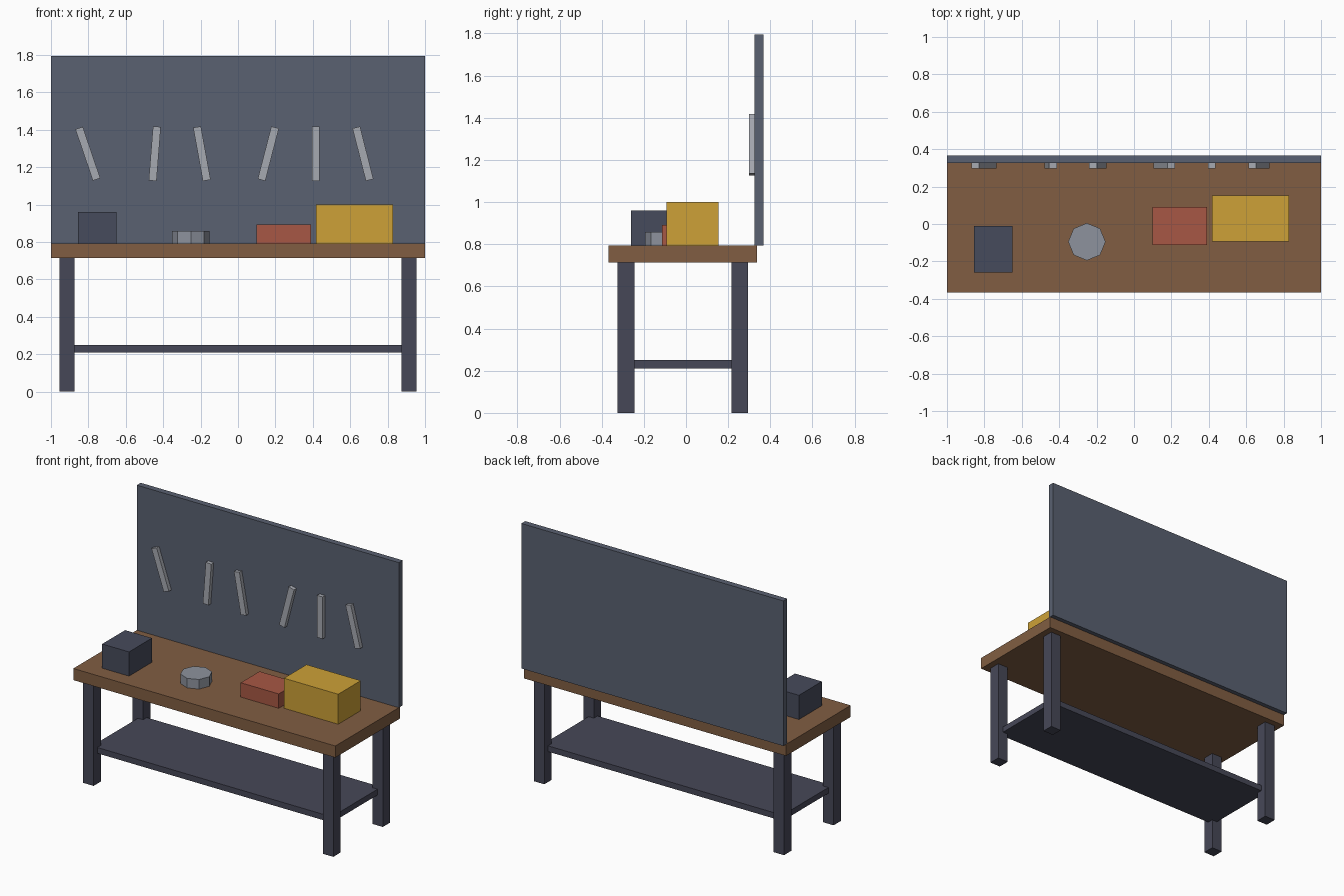
import bpy
import math

if "Cube" in bpy.data.objects:
    bpy.data.objects.remove(bpy.data.objects["Cube"])


def material(name, rgb):
    m = bpy.data.materials.new(name)
    # sRGB bytes to linear
    m.diffuse_color = [(c / 255) ** 2.2 for c in rgb] + [1]
    m.use_nodes = True
    m.node_tree.nodes["Principled BSDF"].inputs["Base Color"].default_value = m.diffuse_color
    return m


wood = material("wood", (128, 94, 68))
frame = material("dark_frame", (72, 73, 88))
board = material("board_grey", (90, 97, 112))
steel = material("steel", (165, 168, 176))
can = material("can_grey", (140, 145, 156))
dark = material("dark_box", (72, 76, 92))
red = material("red", (166, 88, 70))
yellow = material("yellow", (204, 160, 58))


def box(name, x, y, z, mat, tilt=0):
    """Box from (min, max) ranges, tilted about the y axis."""
    bpy.ops.mesh.primitive_cube_add(size=1)
    ob = bpy.context.object
    ob.name = name
    ob.location = [(a + b) / 2 for a, b in (x, y, z)]
    ob.scale = [b - a for a, b in (x, y, z)]
    ob.rotation_euler.y = math.radians(tilt)
    ob.data.materials.append(mat)
    return ob


TOP = 0.793

# Worktop and rear panel
box("worktop", (-1, 1), (-0.367, 0.337), (0.713, TOP), wood)
box("back_panel", (-1, 1), (0.325, 0.367), (TOP, 1.794), board)

# Legs and lower shelf
for side, cx in (("left", -0.915), ("right", 0.915)):
    for end, cy in (("front", -0.285), ("back", 0.255)):
        box(f"{end}_{side}_leg", (cx - 0.04, cx + 0.04),
            (cy - 0.04, cy + 0.04), (0, 0.713), frame)
box("lower_shelf", (-0.915, 0.915), (-0.285, 0.255), (0.21, 0.25), frame)

# Hanging tools: centre x and tilt in degrees
for i, (x, tilt) in enumerate([(-0.803, -18.8), (-0.445, 4.5), (-0.193, -10.3),
                               (0.162, 14.5), (0.416, 0), (0.668, -14.3)]):
    box(f"hanging_tool_{i + 1}", (x - 0.021, x + 0.021), (0.298, 0.325),
        (1.127, 1.417), steel, tilt)

# Items on the worktop
box("dark_box", (-0.855, -0.65), (-0.26, -0.01), (TOP, 0.96), dark)
box("red_box", (0.10, 0.39), (-0.113, 0.092), (TOP, 0.892), red)
box("yellow_crate", (0.416, 0.83), (-0.093, 0.153), (TOP, 1.0), yellow)
bpy.ops.mesh.primitive_cylinder_add(vertices=8, radius=0.1, depth=0.066,
                                    location=(-0.252, -0.095, TOP + 0.033))
tin = bpy.context.object
tin.name = "round_tin"
tin.data.materials.append(can)
